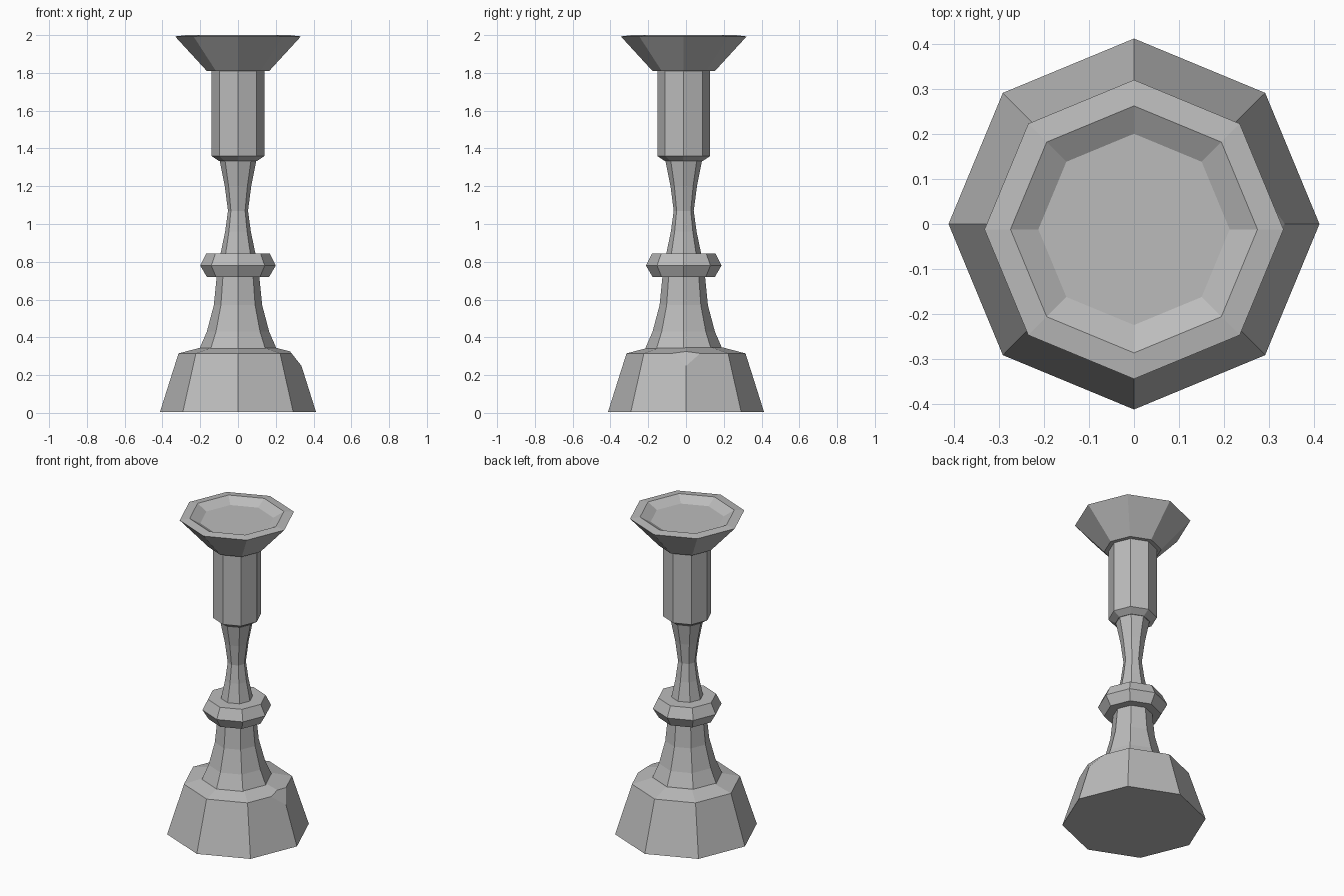
import bpy, bmesh, math
from mathutils import Vector

cube = bpy.data.objects.get("Cube")
if cube:
    bpy.data.objects.remove(cube, do_unlink=True)

SIDES = 8
LEAN = -0.012  # the upper parts sit slightly towards the front

stone = bpy.data.materials.new("grey_stone")
stone.use_nodes = True
grey = (0.5, 0.5, 0.5, 1)
stone.diffuse_color = grey
stone.node_tree.nodes["Principled BSDF"].inputs["Base Color"].default_value = grey


def turned(name, profile, y=0.0, chip=None):
    """Closed eight-sided turning of (radius, height) points, bottom to top."""
    bm = bmesh.new()
    rings = []
    for r, z in profile:
        angles = [math.tau * i / SIDES for i in range(SIDES)]
        rings.append([bm.verts.new((r * math.cos(a), y + r * math.sin(a), z)) for a in angles])
    for low, high in zip(rings, rings[1:]):
        for i in range(SIDES):
            j = (i + 1) % SIDES
            bm.faces.new((low[i], low[j], high[j], high[i]))
    bm.faces.new(rings[0][::-1])
    bm.faces.new(rings[-1])
    if chip:
        # Slice off a corner and close the cut
        geom = bm.verts[:] + bm.edges[:] + bm.faces[:]
        bmesh.ops.bisect_plane(bm, geom=geom, plane_co=chip[0], plane_no=chip[1], clear_outer=True)
        bmesh.ops.holes_fill(bm, edges=[e for e in bm.edges if e.is_boundary], sides=0)
    bmesh.ops.recalc_face_normals(bm, faces=bm.faces[:])
    mesh = bpy.data.meshes.new(name)
    bm.to_mesh(mesh)
    bm.free()
    mesh.materials.append(stone)
    obj = bpy.data.objects.new(name, mesh)
    bpy.context.collection.objects.link(obj)
    return obj


# Foot with a chipped corner on the left side
turned("base", [(0.413, 0.005), (0.315, 0.315), (0.2, 0.345)],
       chip=(Vector((0.335, 0, 0.25)), Vector((0.07, 0, 0.055)).normalized()))

# Flared neck above the foot
turned("lower_neck", [(0.205, 0.338), (0.165, 0.43), (0.128, 0.57), (0.113, 0.72)], LEAN)

# Ring between neck and stem
turned("collar", [(0.165, 0.72), (0.2, 0.78), (0.168, 0.845)], LEAN)

# Waisted stem
turned("stem", [(0.093, 0.84), (0.068, 0.96), (0.053, 1.07), (0.07, 1.2), (0.098, 1.34)], LEAN)

# Straight upper shaft with a bevelled lower end
turned("upper_shaft", [(0.1, 1.333), (0.14, 1.36), (0.14, 1.81)], LEAN)

# Flared dish with a shallow recess
turned("dish", [(0.165, 1.81), (0.333, 1.993), (0.275, 2.0), (0.213, 1.965)], LEAN)
